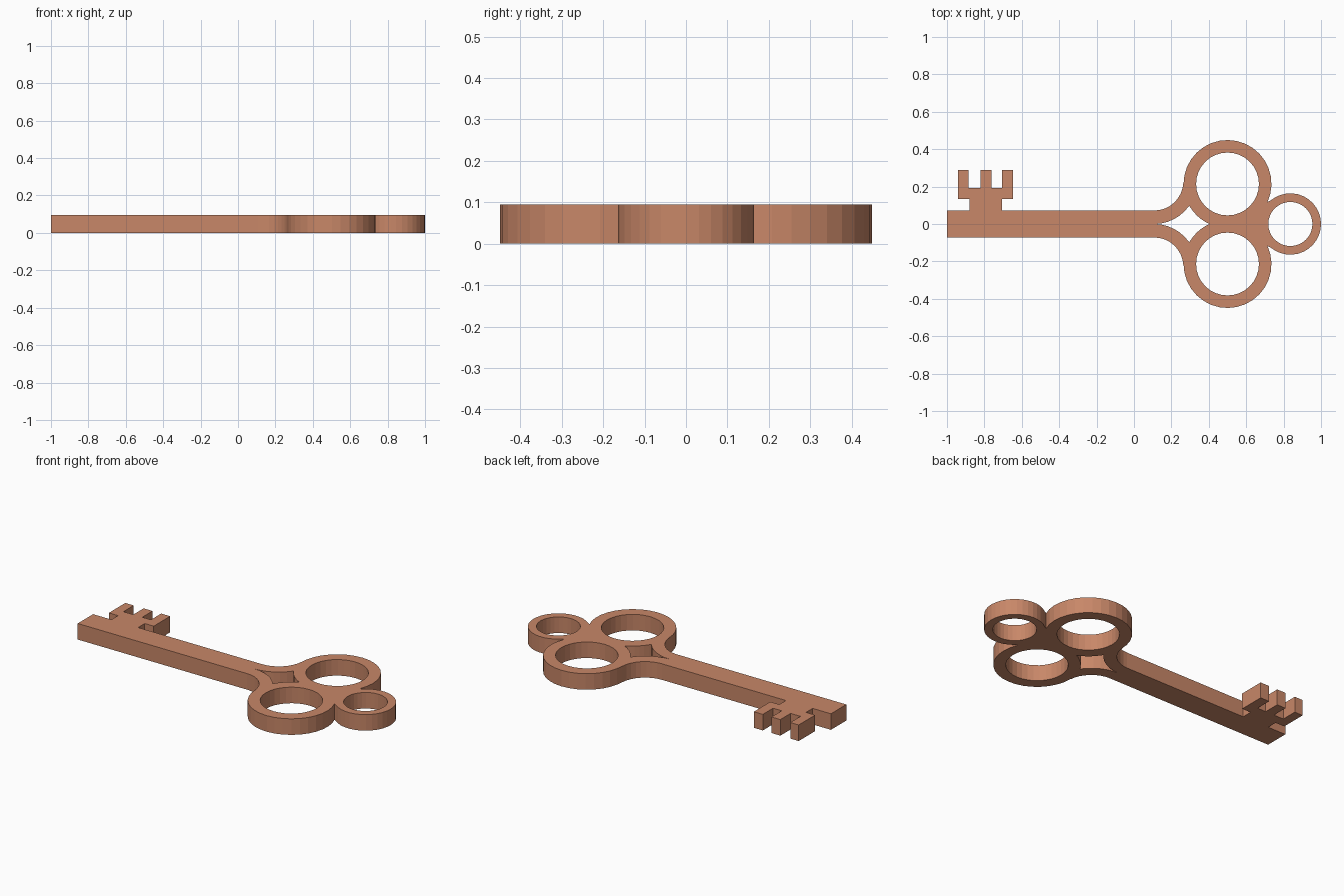
import bpy, bmesh
from math import cos, sin, radians, degrees, atan2

if "Cube" in bpy.data.objects:
    bpy.data.objects.remove(bpy.data.objects["Cube"])

HEIGHT = 0.095
SHAFT = 0.072                                  # half width of the shaft
RING, R_OUT, R_IN = (0.5, 0.214), 0.235, 0.168  # large bow ring
LOOP, L_OUT, L_IN = (0.836, 0.0), 0.164, 0.118  # small end ring
FIL = (0.108, 0.228)                            # centre of the neck curves


def arc(c, r, a0, a1, n):
    """Points on a circle from angle a0 to a1 in degrees, both included."""
    angles = [radians(a0 + (a1 - a0) * i / n) for i in range(n + 1)]
    return [(c[0] + r * cos(a), c[1] + r * sin(a)) for a in angles]


def circle(c, r, n=32):
    return arc(c, r, 0, 360, n)[:-1]


def flip(points):
    return [(x, -y) for x, y in reversed(points)]


def angle(c, p):
    return degrees(atan2(p[1] - c[1], p[0] - c[0]))


def extruded(name, loops, mat):
    """Flat shape with holes, extruded upward from z = 0."""
    cu = bpy.data.curves.new(name + "_profile", 'CURVE')
    cu.dimensions, cu.fill_mode, cu.extrude = '2D', 'BOTH', HEIGHT / 2
    for pts in loops:
        s = cu.splines.new('POLY')
        s.points.add(len(pts) - 1)
        for p, (x, y) in zip(s.points, pts):
            p.co = (x, y, 0, 1)
        s.use_cyclic_u = True
    tmp = bpy.data.objects.new(name + "_profile", cu)
    bpy.context.collection.objects.link(tmp)
    dg = bpy.context.evaluated_depsgraph_get()
    me = bpy.data.meshes.new_from_object(tmp.evaluated_get(dg))
    bpy.data.objects.remove(tmp)
    bm = bmesh.new()
    bm.from_mesh(me)
    bmesh.ops.remove_doubles(bm, verts=bm.verts, dist=1e-5)
    bmesh.ops.recalc_face_normals(bm, faces=bm.faces)
    bmesh.ops.translate(bm, verts=bm.verts, vec=(0, 0, HEIGHT / 2))
    for f in bm.faces:
        f.smooth = False
    bm.to_mesh(me)
    bm.free()
    me.name = name
    me.materials.clear()
    me.materials.append(mat)
    ob = bpy.data.objects.new(name, me)
    bpy.context.collection.objects.link(ob)
    return ob


copper = bpy.data.materials.new("copper")
copper.diffuse_color = (0.578, 0.242, 0.138, 1)
copper.use_nodes = True
copper.node_tree.nodes["Principled BSDF"].inputs["Base Color"].default_value = copper.diffuse_color

# Toothed bit outline on the +y side of the shaft
bit = [(-0.88, SHAFT), (-0.88, 0.134), (-0.94, 0.134), (-0.94, 0.288),
       (-0.885, 0.288), (-0.885, 0.192), (-0.82, 0.192), (-0.82, 0.288),
       (-0.762, 0.288), (-0.762, 0.192), (-0.705, 0.192), (-0.705, 0.288),
       (-0.646, 0.288), (-0.646, 0.134), (-0.705, 0.134), (-0.705, SHAFT)]

# Half outline of the bow: neck curve, large ring, small ring
corner = (0.714, 0.118)
bow = (arc(FIL, FIL[1] - SHAFT, -90, -4, 8)
       + arc(RING, R_OUT, 180, angle(RING, corner), 18)
       + arc(LOOP, L_OUT, angle(LOOP, corner) - 6, 0, 12))
outline = [(-1, SHAFT)] + bit + bow + flip(bow)[1:] + [(-1, -SHAFT)]

# Four pointed opening between neck and rings
tip, right = (0.294, 0.0985), (0.403, 0.0)
gap = (arc(FIL, FIL[1], -90, angle(FIL, tip), 6)
       + arc(RING, R_OUT, angle(RING, tip) + 4, angle(RING, right), 5))
gap = gap + flip(gap)[1:-1]

holes = [circle(RING, R_IN), circle((RING[0], -RING[1]), R_IN),
         circle(LOOP, L_IN), gap]
extruded("key", [outline] + holes, copper)
